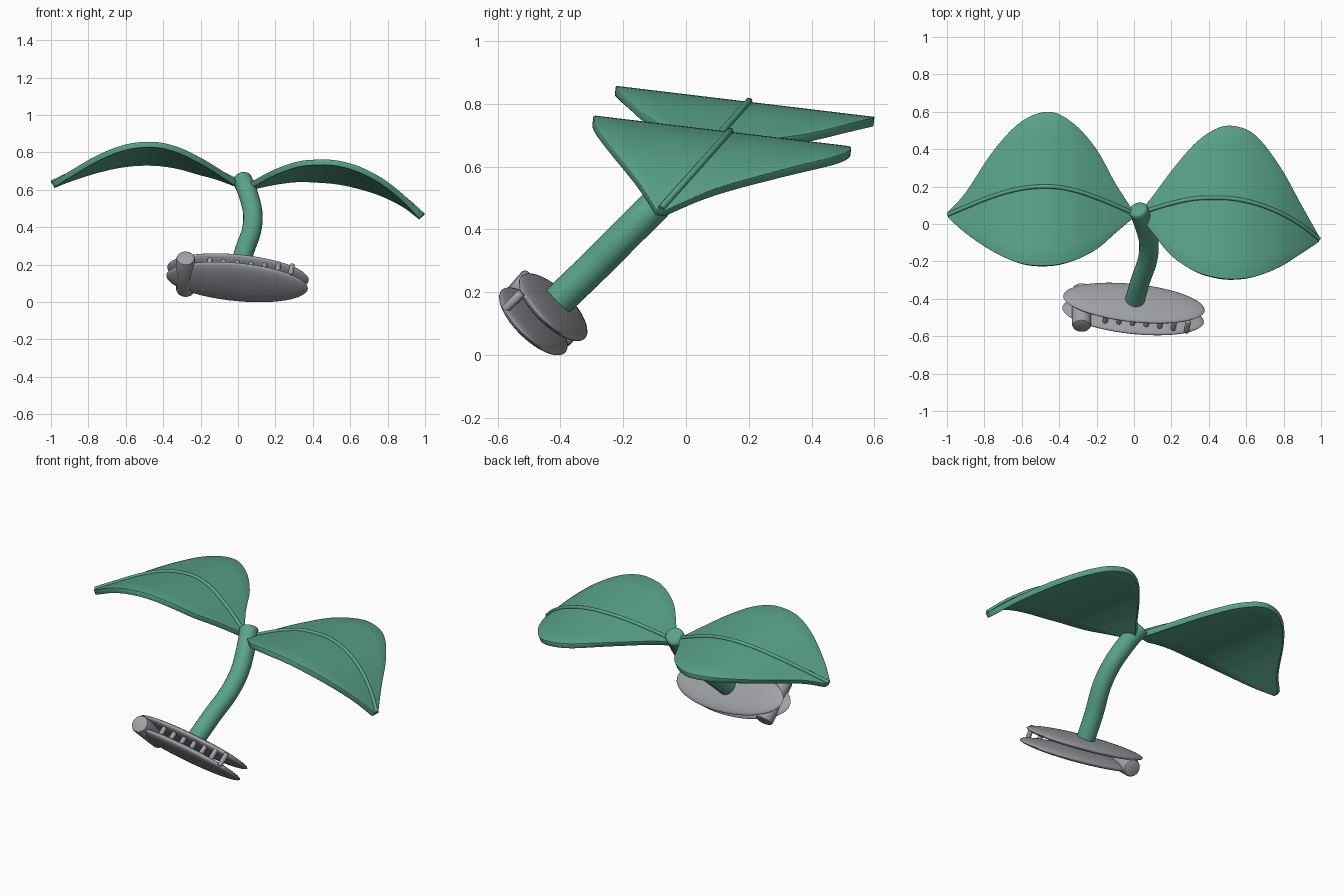
import bpy, bmesh, math
from mathutils import Vector, Matrix

if "Cube" in bpy.data.objects:
    bpy.data.objects.remove(bpy.data.objects["Cube"])


def material(name, rgb):
    m = bpy.data.materials.new(name)
    m.diffuse_color = (*rgb, 1)
    m.use_nodes = True
    m.node_tree.nodes["Principled BSDF"].inputs["Base Color"].default_value = m.diffuse_color
    return m


GREEN = material("leaf green", (0.10, 0.37, 0.26))
GREY = material("clip grey", (0.35, 0.36, 0.385))


def smooth(rows, steps):
    """Catmull-Rom resampling of a list of equal-length tuples."""
    rows = [Vector(r) for r in rows]
    p = [2 * rows[0] - rows[1]] + rows + [2 * rows[-1] - rows[-2]]
    out = []
    for i in range(1, len(p) - 2):
        a, b, c, d = p[i - 1:i + 3]
        for k in range(steps):
            t = k / steps
            out.append(0.5 * (2 * b + (c - a) * t + (2 * a - 5 * b + 4 * c - d) * t * t
                              + (3 * b - a - 3 * c + d) * t ** 3))
    return out + [rows[-1]]


def finish(name, bm, mat, angle=40):
    bmesh.ops.recalc_face_normals(bm, faces=bm.faces)
    me = bpy.data.meshes.new(name)
    bm.to_mesh(me)
    bm.free()
    ob = bpy.data.objects.new(name, me)
    bpy.context.collection.objects.link(ob)
    me.materials.append(mat)
    bpy.ops.object.select_all(action='DESELECT')
    bpy.context.view_layer.objects.active = ob
    ob.select_set(True)
    bpy.ops.object.shade_smooth_by_angle(angle=math.radians(angle))
    return ob


def tube(name, pts, radii, mat, sides=24):
    """Capped round tube along a path."""
    bm = bmesh.new()
    rings = []
    for i, p in enumerate(pts):
        d = (pts[min(i + 1, len(pts) - 1)] - pts[max(i - 1, 0)]).normalized()
        side = d.cross(Vector((0, 1, -1))).normalized()
        up = d.cross(side)
        rings.append([bm.verts.new(p + radii[i] * (side * math.cos(a) + up * math.sin(a)))
                      for a in (2 * math.pi * k / sides for k in range(sides))])
    for r, s in zip(rings, rings[1:]):
        for k in range(sides):
            n = (k + 1) % sides
            bm.faces.new((r[k], r[n], s[n], s[k]))
    bm.faces.new(rings[0])
    bm.faces.new(rings[-1])
    return finish(name, bm, mat)


def rounded_rod(name, a, b, r, soft, mat, sides=24):
    """Straight rod with softened ends."""
    a, b = Vector(a), Vector(b)
    d = (b - a).normalized()
    prof = [(soft * (1 - math.sin(t)), r - soft * (1 - math.cos(t)))
            for t in (math.pi / 2, math.pi / 4, 0)]
    pts = [a + d * h for h, _ in prof] + [b - d * h for h, _ in reversed(prof)]
    rad = [q for _, q in prof]
    return tube(name, pts, rad + rad[::-1], mat, sides)


# Leaves: rows of x, vein y, back edge y, front edge y
right_rows = [(.03, .055, .065, .04), (.1, .08, .15, -.05), (.2, .11, .285, -.17),
              (.32, .135, .425, -.25), (.43, .14, .505, -.285), (.53, .135, .525, -.295),
              (.65, .11, .475, -.28), (.78, .06, .31, -.23), (.9, -.01, .095, -.155),
              (.99, -.08, -.065, -.095)]
left_rows = [(.0, .055, .065, .035), (-.1, .10, .22, -.05), (-.2, .14, .40, -.135),
             (-.32, .18, .535, -.195), (-.45, .20, .60, -.222), (-.6, .19, .55, -.212),
             (-.75, .15, .395, -.15), (-.9, .09, .17, -.05), (-.995, .05, .065, .035)]


def leaf(side, rows, z_mid, y_mid):
    rows = smooth(rows, 5)
    spine = [Vector((x, y, z_mid + (y - y_mid) * 1.12)) for x, y, _, _ in rows]
    bm = bmesh.new()
    grid = []
    for c, (x, y, back, front) in zip(spine, rows):
        line = []
        for k in range(-4, 5):
            dy = (back - y) * k / 4 if k > 0 else (front - y) * -k / 4
            line.append(bm.verts.new(c + Vector((0, dy, -0.12 * dy))))
        grid.append(line)
    for g, h in zip(grid, grid[1:]):
        for k in range(8):
            bm.faces.new((g[k], g[k + 1], h[k + 1], h[k]))
    ob = finish(side + "_leaf", bm, GREEN)
    if sum(p.normal.z for p in ob.data.polygons) < 0:
        ob.data.flip_normals()
    s = ob.modifiers.new("thickness", 'SOLIDIFY')
    s.thickness, s.offset = 0.03, -1
    b = ob.modifiers.new("soft rim", 'BEVEL')
    b.width, b.segments, b.angle_limit = 0.008, 2, math.radians(50)
    # raised midrib
    tube(side + "_leaf_vein", [p + Vector((0, 0, 0.002)) for p in spine],
         [0.011] * len(spine), GREEN, 10)


leaf("right", right_rows, .705, .135)
leaf("left", left_rows, .80, .195)

# Curved stem with softened top
path = smooth([(0.0, -.425, .155), (.035, -.30, .275), (.073, -.19, .385),
               (.078, -.09, .485), (.05, .01, .59), (.022, .075, .655)], 6)
d = (path[-1] - path[-2]).normalized()
radii = [.052] * len(path) + [.047, .036]
tube("stem", path + [path[-1] + d * .008, path[-1] + d * .012], radii, GREEN)

# Clip frame: long axis, short axis, facing axis
ax = Vector((1, -.10, -.09)).normalized()
ay = Vector((0, .71, -.71)).normalized()
ay = (ay - ax * ay.dot(ax)).normalized()
az = ax.cross(ay).normalized()
if az.z < 0:
    az = -az
top_c, low_c = Vector((0, -.423, .152)), Vector((-.005, -.486, .107))


# Two lens-shaped clip plates
for name, c in (("upper_clip_plate", top_c), ("lower_clip_plate", low_c)):
    bm = bmesh.new()
    bmesh.ops.create_uvsphere(bm, u_segments=48, v_segments=20, radius=1)
    m = Matrix((ax * .382, ay * .142, az * .03)).transposed()
    for v in bm.verts:
        v.co = m @ v.co + c
    finish(name, bm, GREY, 60)

# Row of clip teeth along the front gap
mid = (top_c + low_c) / 2
for i in range(7):
    p = mid + ax * (-.15 + i * .0735) - ay * .095
    rounded_rod("clip_tooth_%d" % (i + 1), p - az * .04, p + az * .04, .014, .004, GREY, 12)

# Hinge barrel across the left end
rounded_rod("clip_hinge", (-.28, -.548, .237), (-.28, -.345, .06), .051, .014, GREY)
